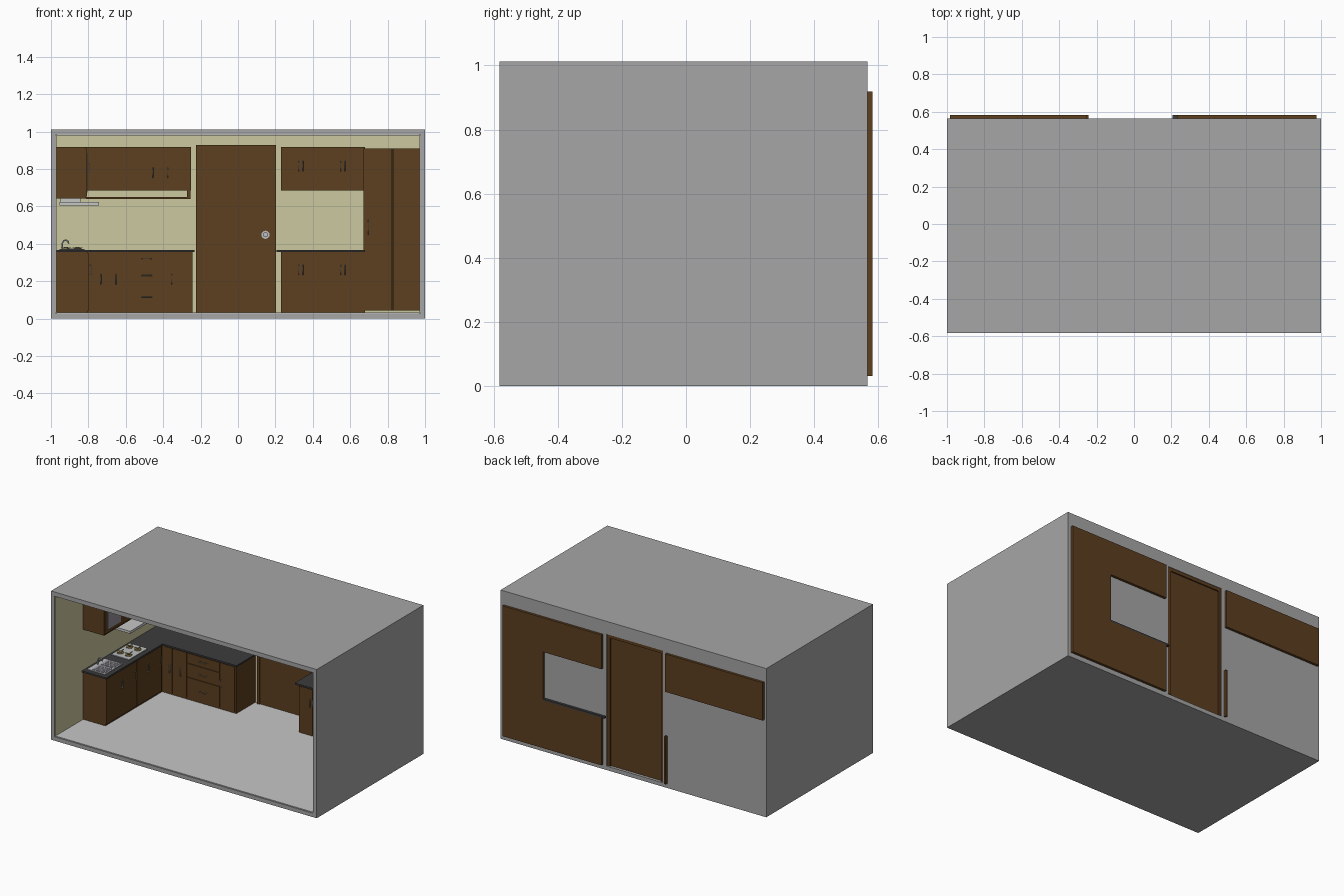
import bpy, bmesh
from mathutils import Vector

if "Cube" in bpy.data.objects:
    bpy.data.objects.remove(bpy.data.objects["Cube"], do_unlink=True)


def material(name, r, g, b):
    m = bpy.data.materials.new(name)
    m.use_nodes = True
    m.diffuse_color = (r, g, b, 1)
    m.node_tree.nodes["Principled BSDF"].inputs["Base Color"].default_value = (r, g, b, 1)
    return m


GREY = material("shell grey", .38, .38, .38)
CREAM = material("cream wall", .60, .58, .35)
FLOOR = material("pale floor", .56, .57, .56)
WOOD = material("brown wood", .11, .05, .014)
STONE = material("dark worktop", .045, .045, .048)
STEEL = material("steel", .50, .51, .53)
BRASS = material("burner yellow", .55, .42, .12)
GLASS = material("cabinet glass", .30, .28, .32)


def finish(name, bm, mat):
    me = bpy.data.meshes.new(name)
    bm.to_mesh(me)
    bm.free()
    me.materials.append(mat)
    ob = bpy.data.objects.new(name, me)
    bpy.context.collection.objects.link(ob)
    return ob


def box(name, mat, x, y, z):
    """Box from three (low, high) spans."""
    bm = bmesh.new()
    bmesh.ops.create_cube(bm, size=1)
    for v in bm.verts:
        v.co = [s[0] if c < 0 else s[1] for c, s in zip(v.co, (x, y, z))]
    return finish(name, bm, mat)


def disc(name, mat, at, r, depth, axis="Z", sides=20):
    bm = bmesh.new()
    bmesh.ops.create_cone(bm, cap_ends=True, segments=sides, radius1=r, radius2=r, depth=depth)
    turn = Vector((0, 0, 1)).rotation_difference(Vector((0, -1, 0) if axis == "Y" else (0, 0, 1)))
    for v in bm.verts:
        v.co = turn @ v.co + Vector(at)
    return finish(name, bm, mat)


def tube(name, mat, points, r):
    cu = bpy.data.curves.new(name, "CURVE")
    cu.dimensions, cu.bevel_depth, cu.bevel_resolution = "3D", r, 2
    cu.use_fill_caps = True
    sp = cu.splines.new("POLY")
    sp.points.add(len(points) - 1)
    for p, co in zip(sp.points, points):
        p.co = (*co, 1)
    cu.materials.append(mat)
    ob = bpy.data.objects.new(name, cu)
    bpy.context.collection.objects.link(ob)


def handle(side, plane, u, z, half=.026, flat=False):
    """Bar handle on a front ('y') or on an inward-facing side ('x')."""
    out = -.014 if side == "y" else .014
    a, b = ((u - half, z), (u + half, z)) if flat else ((u, z - half), (u, z + half))
    path = [(*a, 0), (*a, out), (*b, out), (*b, 0)]
    tube("handle", STEEL, [(p, plane + o, h) if side == "y" else (plane + o, p, h)
                           for p, h, o in path], .002)


def doors(name, side, plane, edges, z):
    """Row of thin door fronts between the given edges."""
    t = (plane - .006, plane) if side == "y" else (plane, plane + .006)
    for a, b in zip(edges, edges[1:]):
        u = (a + .002, b - .002)
        zz = (z[0] + .002, z[1] - .002)
        if side == "y":
            box(name, WOOD, u, t, zz)
        else:
            box(name, WOOD, t, u, zz)


# Room shell, open at the front
F, IN, OUT, POKE = -.582, .535, .565, .582
box("base_slab", GREY, (-1, 1), (F, OUT), (0, .027))
box("roof_slab", GREY, (-1, 1), (F, OUT), (.984, 1.012))
box("floor_finish", FLOOR, (-.97, .97), (F + .005, IN), (.027, .031))
box("ceiling_finish", FLOOR, (-.97, .97), (F + .005, IN), (.98, .984))
for s in (-1, 1):
    box("side_wall", GREY, sorted((s * .974, s)), (F, OUT), (.027, .984))
    box("side_wall_paint", CREAM, sorted((s * .97, s * .974)), (F + .005, IN), (.031, .98))

# Back wall around the doorway
for x, z in (((-.974, -.222), (.027, .984)), ((.202, .974), (.027, .984)),
             ((-.222, .202), (.925, .984))):
    box("back_wall", GREY, x, (IN + .004, OUT), z)
    box("back_wall_paint", CREAM, x, (IN, IN + .004), z)

# Door with frame and knob
box("door_leaf", WOOD, (-.205, .177), (.53, .553), (.031, .903))
for x in ((-.224, -.205), (.177, .202)):
    box("door_jamb", WOOD, x, (.522, .562), (.031, .927))
box("door_head", WOOD, (-.205, .177), (.522, .562), (.903, .927))
disc("knob_plate", STEEL, (.147, .527, .448), .022, .008, "Y")
disc("knob", STEEL, (.147, .51, .448), .013, .034, "Y")

# Left lower run: side leg and back leg
LX, BY, Z0, ZT = -.802, .33, .031, .355
box("lower_side_cabinet", WOOD, (-.97, LX), (-.28, IN), (Z0, ZT))
box("lower_back_cabinet", WOOD, (LX, -.255), (BY, IN), (Z0, ZT))
box("lower_end_panel", WOOD, (-.255, -.243), (BY, POKE), (Z0, ZT))
box("worktop_side", STONE, (-.97, -.788), (-.292, IN), (ZT, .366))
box("worktop_back", STONE, (-.788, -.233), (BY - .015, IN), (ZT, .366))
side_edges = (-.28, -.1, .05, .19, .318)
doors("lower_side_door", "x", LX, side_edges, (.04, .35))
for y in side_edges[1:]:
    handle("x", LX + .006, y - .025, .26)
doors("lower_back_door", "y", BY, (-.79, -.722, -.612), (.04, .35))
doors("lower_back_door", "y", BY, (-.365, -.25), (.04, .35))
for x in (-.733, -.652, -.354):
    handle("y", BY - .006, x, .21)
for lo, hi, grip in ((.04, .185, .115), (.185, .28, .23), (.28, .35, .32)):
    doors("drawer", "y", BY, (-.612, -.365), (lo, hi))
    handle("y", BY - .006, -.488, grip, flat=True)

# Sink with two bowls, drainer and tap
box("sink_rim", STEEL, (-.955, -.82), (-.26, -.07), (.366, .37))
for y in ((-.25, -.17), (-.16, -.08)):
    box("sink_bowl", GLASS, (-.925, -.83), y, (.37, .372))
    for i in range(4):
        yy = y[0] + .01 + i * .018
        box("sink_rib", STEEL, (-.915, -.84), (yy, yy + .006), (.372, .374))
tube("tap", STEEL, [(-.94, -.165, .37), (-.94, -.165, .40), (-.932, -.165, .416),
                    (-.92, -.165, .42), (-.908, -.165, .412), (-.905, -.165, .40)], .004)

# Hob with four burners and pan rests
box("hob_plate", STEEL, (-.955, -.82), (0, .2), (.366, .371))
for x in (-.92, -.858):
    for y in (.05, .15):
        disc("burner", BRASS, (x, y, .374), .02, .007)
        disc("burner_cap", STONE, (x, y, .379), .01, .004)
        for dx, dy in ((.026, .002), (.002, .036)):
            box("pan_rest", BRASS, (x - dx, x + dx), (y - dy, y + dy), (.38, .383))

# Hood over the hob
box("hood_plate", FLOOR, (-.955, -.742), (-.1, .16), (.605, .622))
box("hood_duct", FLOOR, (-.95, -.842), (-.03, .11), (.622, .645))

# Left upper cabinets with an open shelf underneath
UX, UY = -.812, .375
box("upper_side_cabinet", WOOD, (-.97, UX), (-.28, IN), (.642, .918))
side_edges = (-.28, -.08, .07, .22, .365)
doors("upper_side_door", "x", UX, side_edges, (.65, .912))
box("upper_glass", GLASS, (UX + .006, UX + .008), (-.25, -.11), (.675, .885))
for y in side_edges[1:]:
    handle("x", UX + .006, y - .015, .805)
box("upper_back_cabinet", WOOD, (UX, -.25), (UY, IN), (.685, .918))
box("upper_back_panel", WOOD, (-.985, -.25), (IN + .006, POKE), (.66, .918))
doors("upper_back_door", "y", UY, (-.805, -.415, -.252), (.688, .915))
for x in (-.455, -.375):
    handle("y", UY - .006, x, .78)
box("open_shelf", WOOD, (UX, -.255), (UY, IN), (.64, .65))
box("shelf_end", WOOD, (-.273, -.255), (UY, IN), (.65, .685))

# Right upper and lower cabinets beside the tall cupboard
row = (.23, .335, .45, .56, .67)
for part, front, z, grip in (("right_lower", BY, (Z0, ZT), .26), ("right_upper", UY, (.685, .918), .815)):
    box(part + "_cabinet", WOOD, (.23, .68), (front, POKE), z)
    doors(part + "_door", "y", front, row, (z[0] + .006, z[1] - .004))
    for x in (.325, .347, .55, .572):
        handle("y", front - .006, x, grip)
box("right_worktop", STONE, (.207, .68), (BY - .015, POKE), (ZT, .366))

# Tall corner cupboard
box("tall_cupboard", WOOD, (.672, .97), (BY, IN), (.042, .908))
box("tall_back_panel", WOOD, (.67, .975), (IN + .006, POKE), (Z0, .918))
doors("tall_door", "y", BY, (.672, .82), (.042, .908))
handle("y", BY - .006, .697, .488, .04)
box("tall_wing", WOOD, (.828, .97), (.13, BY), (.042, .908))
doors("tall_wing_door", "x", .82, (.13, .32), (.042, .908))
